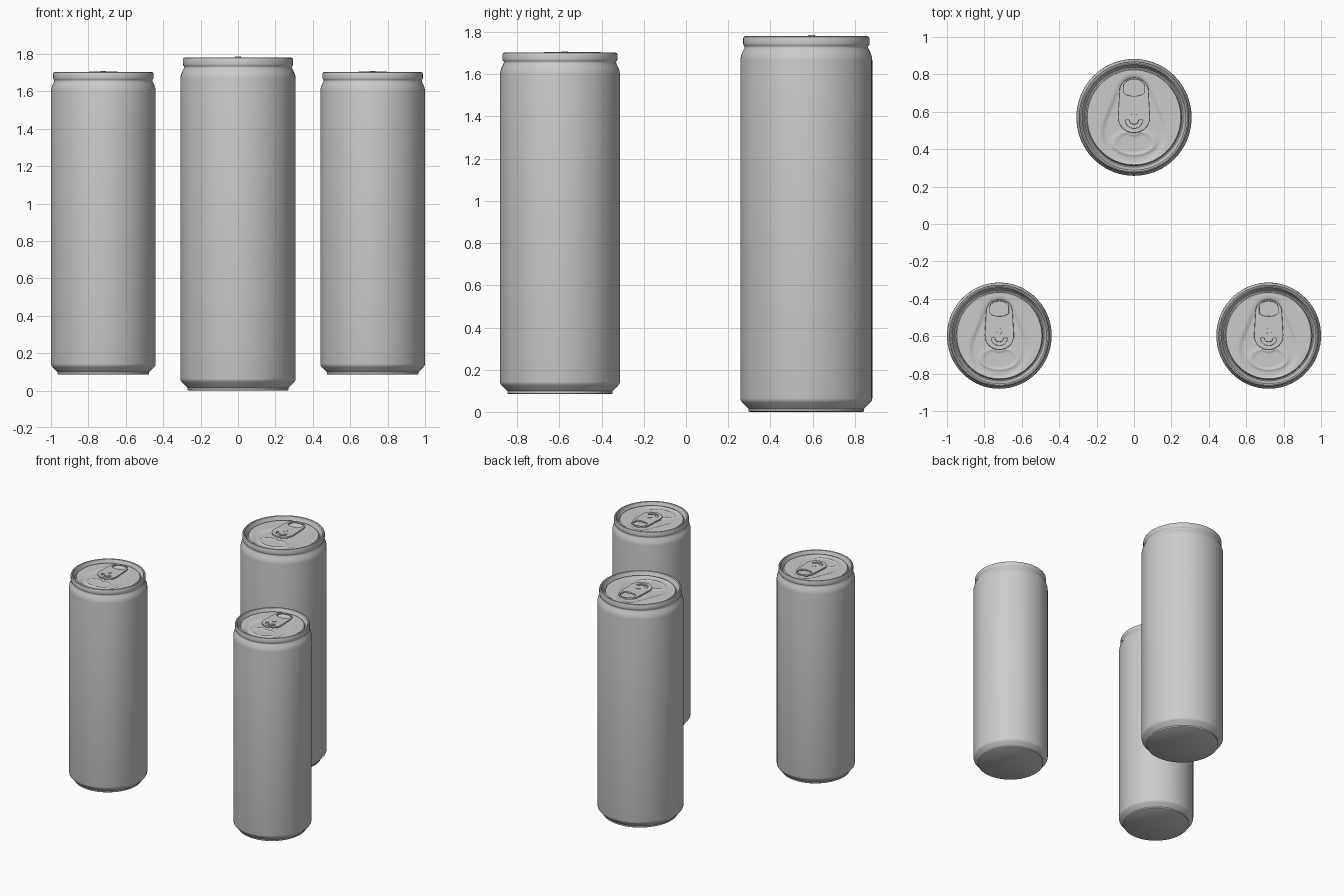
import bpy, bmesh
from math import sin, cos, pi, hypot, radians
from mathutils import Matrix

cube = bpy.data.objects.get("Cube")
if cube:
    bpy.data.objects.remove(cube, do_unlink=True)

metal = bpy.data.materials.new("bare_metal_grey")
metal.use_nodes = True
GREY = (0.6, 0.6, 0.6, 1)
metal.diffuse_color = GREY
metal.node_tree.nodes["Principled BSDF"].inputs["Base Color"].default_value = GREY

SEG = 72
PANEL_R, PANEL_Z = 0.25, 1.757


def finish(obj, angle=35):
    obj.data.materials.clear()
    obj.data.materials.append(metal)
    bpy.ops.object.select_all(action="DESELECT")
    obj.select_set(True)
    bpy.context.view_layer.objects.active = obj
    bpy.ops.object.shade_smooth_by_angle(angle=radians(angle))
    return obj


def add_mesh(name, bm, angle=35):
    bmesh.ops.recalc_face_normals(bm, faces=bm.faces[:])
    mesh = bpy.data.meshes.new(name)
    bm.to_mesh(mesh)
    bm.free()
    obj = bpy.data.objects.new(name, mesh)
    bpy.context.collection.objects.link(obj)
    return finish(obj, angle)


def ring(bm, r, height):
    pts = [(r * cos(2 * pi * i / SEG), r * sin(2 * pi * i / SEG)) for i in range(SEG)]
    return [bm.verts.new((x, y, height(x, y))) for x, y in pts]


def bridge(bm, a, b):
    for i in range(SEG):
        j = (i + 1) % SEG
        bm.faces.new((a[i], a[j], b[j], b[i]))


def step(d, w):
    t = min(max(0.5 - d / (2 * w), 0), 1)
    return t * t * (3 - 2 * t)


# Can wall: flat base, bevelled foot, straight side, neck, rolled rim, inner groove
def build_shell():
    profile = [(0.264, 0), (0.270, 0.004), (0.270, 0.015), (0.277, 0.022),
               (0.300, 0.046), (0.306, 0.054), (0.308, 0.064), (0.308, 1.668),
               (0.306, 1.684), (0.300, 1.702), (0.292, 1.718), (0.288, 1.728),
               (0.289, 1.733), (0.294, 1.738), (0.295, 1.746), (0.295, 1.770),
               (0.292, 1.777), (0.286, 1.780), (0.279, 1.777), (0.276, 1.768),
               (0.268, 1.745), (0.263, 1.738), (0.257, 1.738), (0.254, 1.744),
               (0.253, 1.754), (PANEL_R, PANEL_Z)]
    bm = bmesh.new()
    rings = [ring(bm, r, lambda x, y, z=z: z) for r, z in profile]
    for a, b in zip(rings, rings[1:]):
        bridge(bm, a, b)
    bm.faces.new(rings[0][::-1])
    return add_mesh("can_shell", bm, 40)


# Lid panel: pressed bell-shaped recess with a raised bead round the mouth
def lid_height(x, y):
    bell = min(hypot(x, y - (0.13 - 0.21 * t)) - (0.085 + 0.08 * t)
               for t in [k / 12 for k in range(13)])
    z = PANEL_Z - 0.009 * step(bell, 0.014)
    mouth = (hypot(x / 0.108, (y + 0.135) / 0.062) - 1) * 0.075
    notch = hypot(x, y + 0.045) - 0.045
    edge = max(mouth, -notch)
    return z + 0.007 * step(abs(edge) - 0.006, 0.007)


def build_lid():
    bm = bmesh.new()
    n = 40
    rings = [ring(bm, PANEL_R * k / n, lid_height) for k in range(1, n + 1)]
    for a, b in zip(rings, rings[1:]):
        bridge(bm, a, b)
    centre = bm.verts.new((0, 0, lid_height(0, 0)))
    for i in range(SEG):
        bm.faces.new((centre, rings[0][i], rings[0][(i + 1) % SEG]))
    return add_mesh("lid_panel", bm, 60)


# Pull tab: rounded outline with a finger hole and a crescent slot
def arc(cx, cy, rx, ry, a0, a1, n=14):
    angles = [radians(a0 + (a1 - a0) * k / n) for k in range(n + 1)]
    return [(cx + rx * cos(a), cy + ry * sin(a)) for a in angles]


def build_tab():
    outer = arc(0, 0.14, 0.078, 0.07, 0, 180) + arc(0, 0, 0.086, 0.082, 180, 360)
    hole = arc(0, 0.165, 0.055, 0.035, 0, 180) + arc(0, 0.135, 0.055, 0.022, 180, 360)
    slot = arc(0, -0.015, 0.046, 0.042, 180, 360) + arc(0, -0.015, 0.026, 0.022, 360, 180)
    curve = bpy.data.curves.new("pull_tab", "CURVE")
    curve.dimensions = "2D"
    curve.fill_mode = "BOTH"
    curve.extrude = 0.004
    curve.bevel_depth = 0.003
    curve.bevel_resolution = 2
    curve.offset = -0.003
    for pts in (outer, hole, slot):
        spline = curve.splines.new("POLY")
        spline.points.add(len(pts) - 1)
        for p, (x, y) in zip(spline.points, pts):
            p.co = (x, y, 0, 1)
        spline.use_cyclic_u = True
    obj = bpy.data.objects.new("pull_tab", curve)
    bpy.context.collection.objects.link(obj)
    bpy.ops.object.select_all(action="DESELECT")
    obj.select_set(True)
    bpy.context.view_layer.objects.active = obj
    bpy.ops.object.convert(target="MESH")
    obj = bpy.context.view_layer.objects.active
    obj.data.transform(Matrix.Translation((0, 0, 1.775)))
    return finish(obj)


# Rivet that holds the tab to the lid
def build_rivet():
    bm = bmesh.new()
    bmesh.ops.create_cone(bm, cap_ends=True, segments=24, radius1=0.022, radius2=0.016,
                          depth=0.040, matrix=Matrix.Translation((0, 0.025, 1.765)))
    return add_mesh("tab_rivet", bm)


parts = [build_shell(), build_lid(), build_tab(), build_rivet()]

# Place the large can at the back and two smaller copies in front
cans = [("back", (0, 0.57, 0), 1.0),
        ("front_left", (0.72, -0.597, 0.085), 0.909),
        ("front_right", (-0.72, -0.597, 0.085), 0.909)]
for label, place, size in cans:
    for part in parts:
        obj = part if label == "back" else part.copy()
        if label != "back":
            bpy.context.collection.objects.link(obj)
        obj.name = label + "_" + part.data.name
        obj.location = place
        obj.scale = (size, size * 1.014, size)
